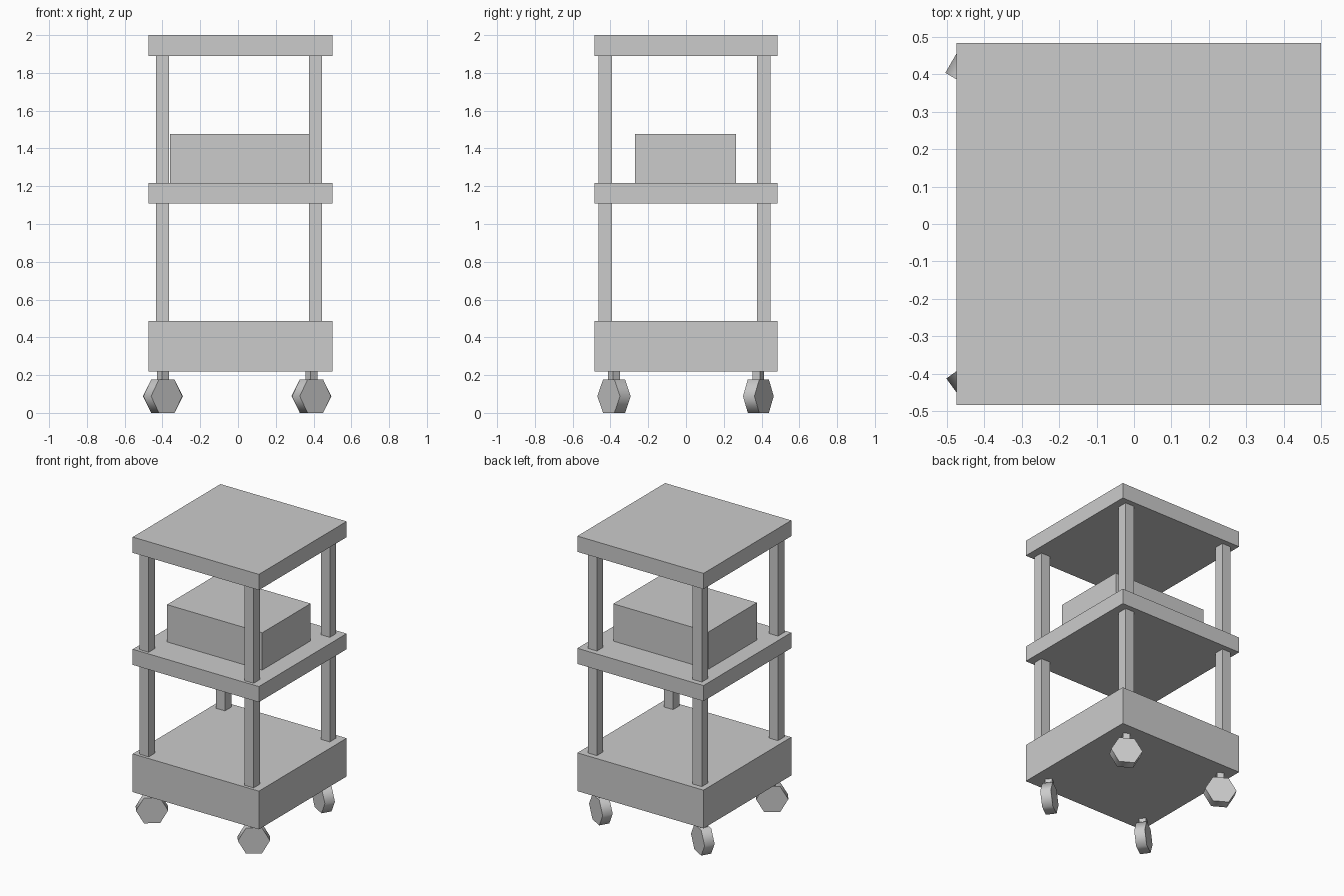
import bpy
import math

cube = bpy.data.objects.get("Cube")
if cube:
    bpy.data.objects.remove(cube, do_unlink=True)

# Single plain grey
grey = bpy.data.materials.new("plain_grey")
grey.use_nodes = True
colour = (0.6, 0.6, 0.6, 1)
grey.diffuse_color = colour
grey.node_tree.nodes["Principled BSDF"].inputs["Base Color"].default_value = colour


def box(name, center, size, yaw=0):
    bpy.ops.mesh.primitive_cube_add(size=1, location=center)
    ob = bpy.context.object
    ob.name = name
    ob.scale = size
    bpy.ops.object.transform_apply(location=False, rotation=False, scale=True)
    ob.rotation_euler.z = yaw
    ob.data.materials.append(grey)
    return ob


def slab(name, bottom, top):
    box(name, (0.013, 0, (bottom + top) / 2), (0.974, 0.968, top - bottom))


def wheel(name, x, y, yaw):
    # Six-sided wheel, axle along local y, flat edge on the ground
    bpy.ops.mesh.primitive_cylinder_add(vertices=6, radius=0.102, depth=0.07)
    ob = bpy.context.object
    ob.name = name
    # Turn the hexagon so its points lie along local x
    ob.rotation_euler = (0, 0, math.radians(30))
    bpy.ops.object.transform_apply(location=False)
    ob.rotation_euler = (math.radians(90), 0, 0)
    bpy.ops.object.transform_apply(location=False)
    ob.location = (x, y, 0.102 * math.cos(math.radians(30)))
    ob.rotation_euler.z = yaw
    ob.data.materials.append(grey)
    bpy.ops.object.shade_smooth_by_angle(angle=math.radians(65))


# Base and shelves
slab("base", 0.22, 0.487)
slab("middle_shelf", 1.108, 1.217)
slab("top_shelf", 1.89, 2.0)

# Box resting on the middle shelf
box("storage_box", (0.008, -0.002, 1.347), (0.735, 0.535, 0.26))

# Posts and swivelled casters at each corner
for side, post_x, wheel_x in (("right", -0.4, -0.398), ("left", 0.41, 0.389)):
    for end, post_y, wheel_y, yaw in (("front", -0.428, -0.381, 36),
                                      ("back", 0.412, 0.383, -30)):
        tag = end + "_" + side
        box("lower_post_" + tag, (post_x, post_y, 0.7975), (0.07, 0.07, 0.621))
        box("upper_post_" + tag, (post_x, post_y, 1.5535), (0.07, 0.07, 0.673))
        angle = math.radians(yaw)
        box("caster_stem_" + tag, (wheel_x, wheel_y, 0.19), (0.045, 0.045, 0.06), angle)
        wheel("caster_wheel_" + tag, wheel_x, wheel_y, angle)
